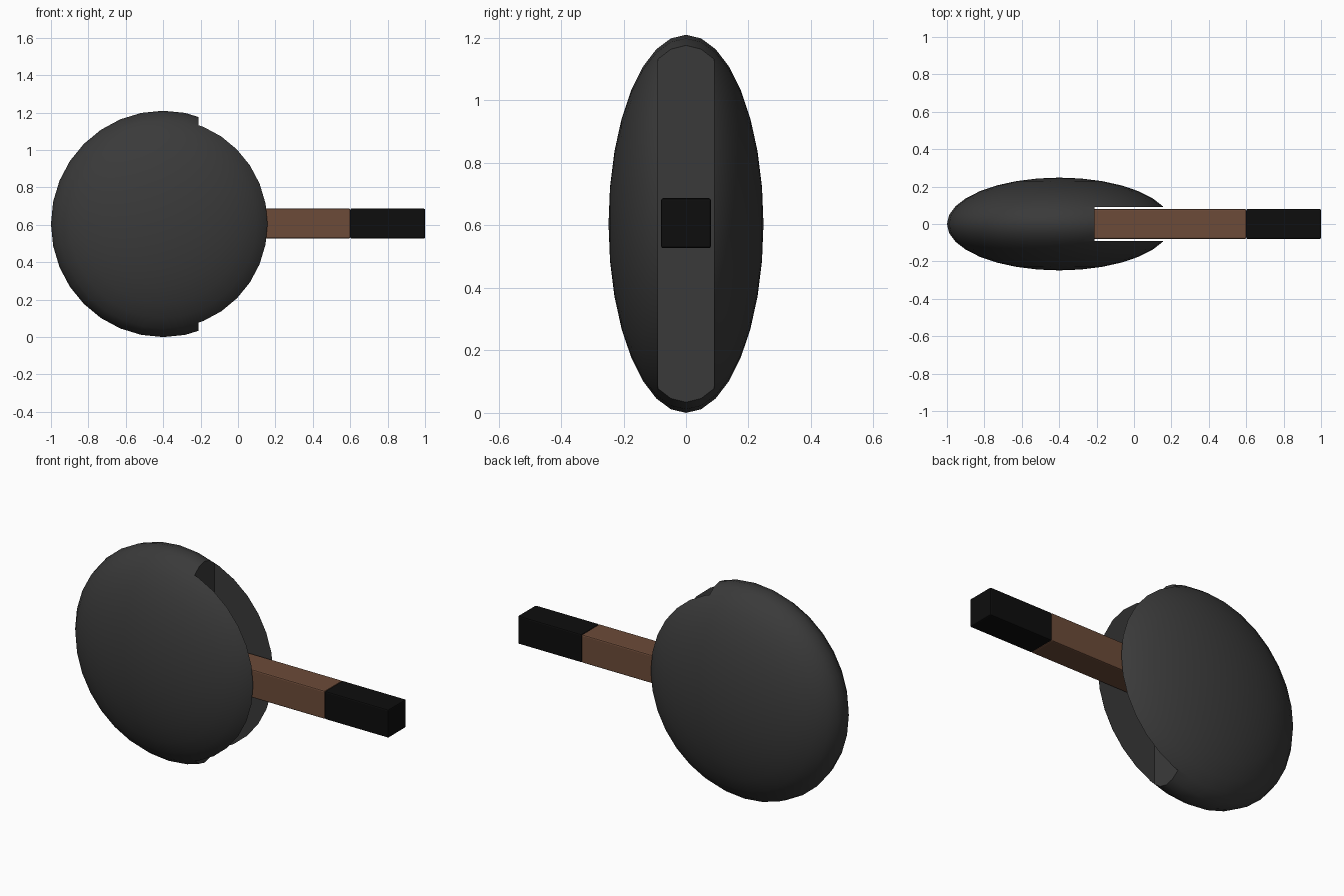
import bpy
import math

cube = bpy.data.objects.get("Cube")
if cube:
    bpy.data.objects.remove(cube, do_unlink=True)


def material(name, colour):
    mat = bpy.data.materials.new(name)
    mat.use_nodes = True
    mat.diffuse_color = (*colour, 1)
    mat.node_tree.nodes["Principled BSDF"].inputs["Base Color"].default_value = (*colour, 1)
    return mat


def box(name, low, high, mat=None):
    centre = [(a + b) / 2 for a, b in zip(low, high)]
    bpy.ops.mesh.primitive_cube_add(size=1, location=centre)
    obj = bpy.context.object
    obj.name = name
    obj.scale = [b - a for a, b in zip(low, high)]
    bpy.ops.object.transform_apply(location=True, rotation=False, scale=True)
    if mat:
        obj.data.materials.append(mat)
    return obj


def apply_modifier(obj, mod):
    bpy.context.view_layer.objects.active = obj
    bpy.ops.object.modifier_apply(modifier=mod.name)


charcoal = material("charcoal", (0.042, 0.042, 0.042))
brown = material("brown wood", (0.15, 0.07, 0.04))
black = material("black grip", (0.004, 0.004, 0.004))

# Flattened round head, poles facing front and back
bpy.ops.mesh.primitive_uv_sphere_add(segments=32, ring_count=16, radius=1,
                                     rotation=(math.pi / 2, 0, 0))
head = bpy.context.object
head.name = "head"
bpy.ops.object.transform_apply(location=False, rotation=True, scale=False)
head.scale = (0.6, 0.248, 0.605)
head.location = (-0.4, 0, 0.605)
bpy.ops.object.transform_apply(location=True, rotation=False, scale=True)
head.data.materials.append(charcoal)

# Slot through the handle side of the head
cutter = box("slot_cutter", (-0.21, -0.09, -0.2), (0.5, 0.09, 1.4), charcoal)
slot = head.modifiers.new("slot", "BOOLEAN")
slot.operation = "DIFFERENCE"
slot.solver = "EXACT"
slot.object = cutter
apply_modifier(head, slot)
bpy.data.objects.remove(cutter, do_unlink=True)
bpy.ops.object.select_all(action="DESELECT")
head.select_set(True)
bpy.context.view_layer.objects.active = head
bpy.ops.object.shade_smooth_by_angle(angle=math.radians(35))

# Square handle with a dark grip at its end
for name, start, end, mat in (("handle", -0.215, 0.6, brown), ("grip", 0.6, 1.0, black)):
    part = box(name, (start, -0.08, 0.527), (end, 0.08, 0.687), mat)
    bevel = part.modifiers.new("soft edges", "BEVEL")
    bevel.width = 0.007
    bevel.segments = 2
    apply_modifier(part, bevel)
